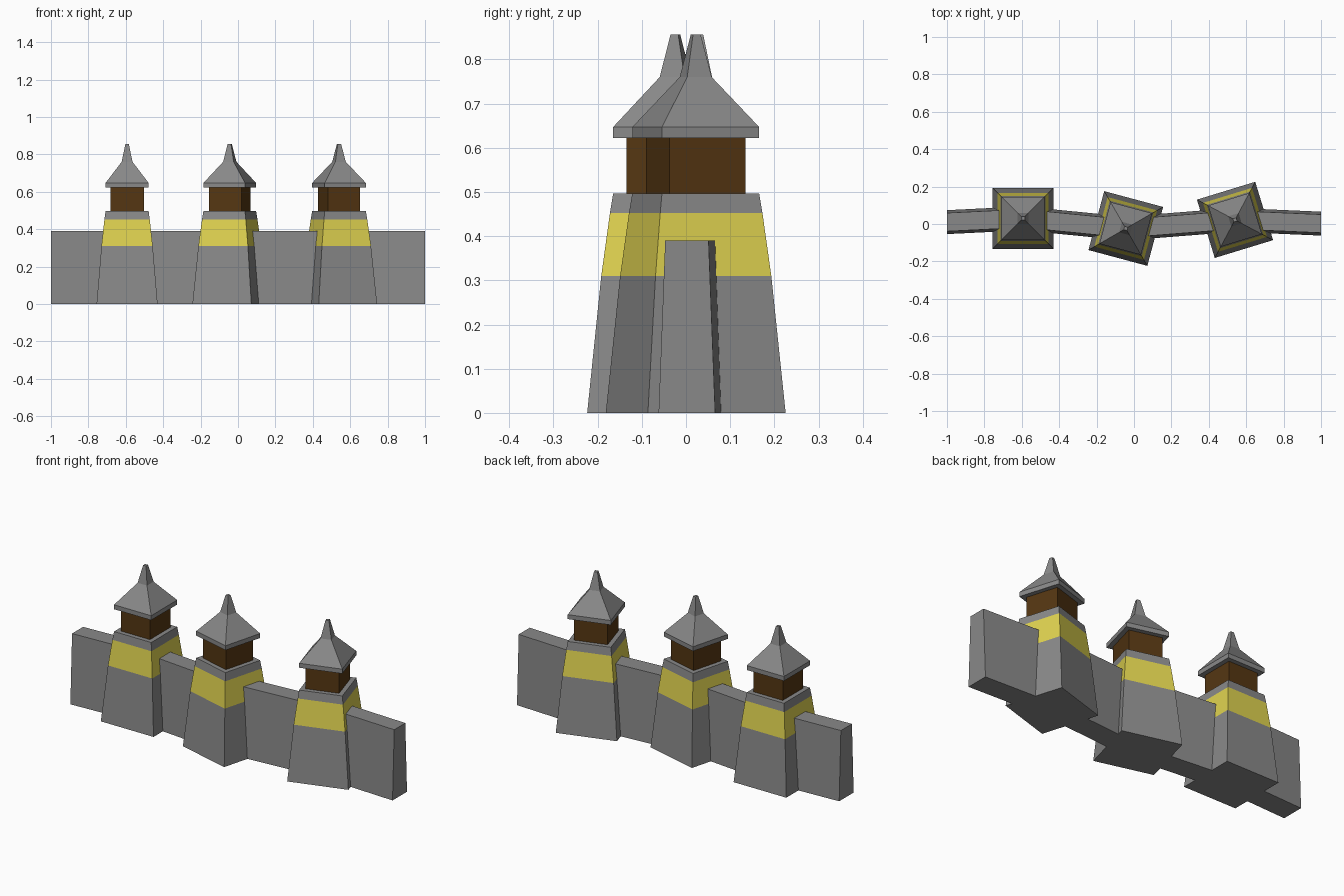
import bpy, bmesh, math

cube = bpy.data.objects.get("Cube")
if cube:
    bpy.data.objects.remove(cube)


def make_material(name, rgb):
    mat = bpy.data.materials.new(name)
    mat.use_nodes = True
    mat.diffuse_color = (*rgb, 1)
    mat.node_tree.nodes["Principled BSDF"].inputs["Base Color"].default_value = (*rgb, 1)
    return mat


stone = make_material("grey stone", (0.25, 0.25, 0.25))
plaster = make_material("yellow plaster", (0.74, 0.65, 0.08))
timber = make_material("brown timber", (0.09, 0.037, 0.006))


def loft(name, rings, materials):
    """Skin a list of four-point rings and close both ends."""
    bm = bmesh.new()
    loops = [[bm.verts.new(p) for p in ring] for ring in rings]
    for a, b in zip(loops, loops[1:]):
        for i in range(4):
            j = (i + 1) % 4
            bm.faces.new((a[i], a[j], b[j], b[i]))
    bm.faces.new(loops[0][::-1])
    bm.faces.new(loops[-1])
    bmesh.ops.recalc_face_normals(bm, faces=bm.faces)
    mesh = bpy.data.meshes.new(name)
    bm.to_mesh(mesh)
    bm.free()
    for mat in materials:
        mesh.materials.append(mat)
    obj = bpy.data.objects.new(name, mesh)
    bpy.context.collection.objects.link(obj)
    return obj


def square(r, z):
    return [(-r, -r, z), (r, -r, z), (r, r, z), (-r, r, z)]


# Square profiles as (half width, height)
BASE = [(0.163, 0), (0.137, 0.31), (0.121, 0.452), (0.115, 0.497)]
ROOM = [(0.09, 0.497), (0.09, 0.622)]
ROOF = [(0.115, 0.622), (0.115, 0.647), (0.029, 0.76), (0.009, 0.856)]


def tower(label, x, y, angle):
    base = loft(label + "_tower_base", [square(*p) for p in BASE], [stone, plaster])
    # Plaster band between the lower wall and the stone rim
    for face in base.data.polygons:
        face.material_index = int(0.32 < face.center.z < 0.45)
    room = loft(label + "_guard_room", [square(*p) for p in ROOM], [timber])
    roof = loft(label + "_roof", [square(*p) for p in ROOF], [stone])
    for part in (base, room, roof):
        part.location = (x, y, 0)
        part.rotation_euler.z = math.radians(angle)


def wall(name, start, end):
    # Tapered section swept between two points
    section = [(-0.064, 0), (0.064, 0), (0.049, 0.39), (-0.049, 0.39)]
    loft(name, [[(x, y + dy, z) for dy, z in section] for x, y in (start, end)], [stone])


# Towers, from the model's right to its left
towers = [("right", -0.593, 0.03, 0), ("middle", -0.044, -0.024, -15), ("left", 0.54, 0.022, 17)]
for spec in towers:
    tower(*spec)

# Walls joining the tower centres and running out to both ends
stops = [(-1, 0.01)] + [(x, y) for _, x, y, _ in towers] + [(1, 0.002)]
names = ["right_end_wall", "right_middle_wall", "left_middle_wall", "left_end_wall"]
for name, start, end in zip(names, stops, stops[1:]):
    wall(name, start, end)
